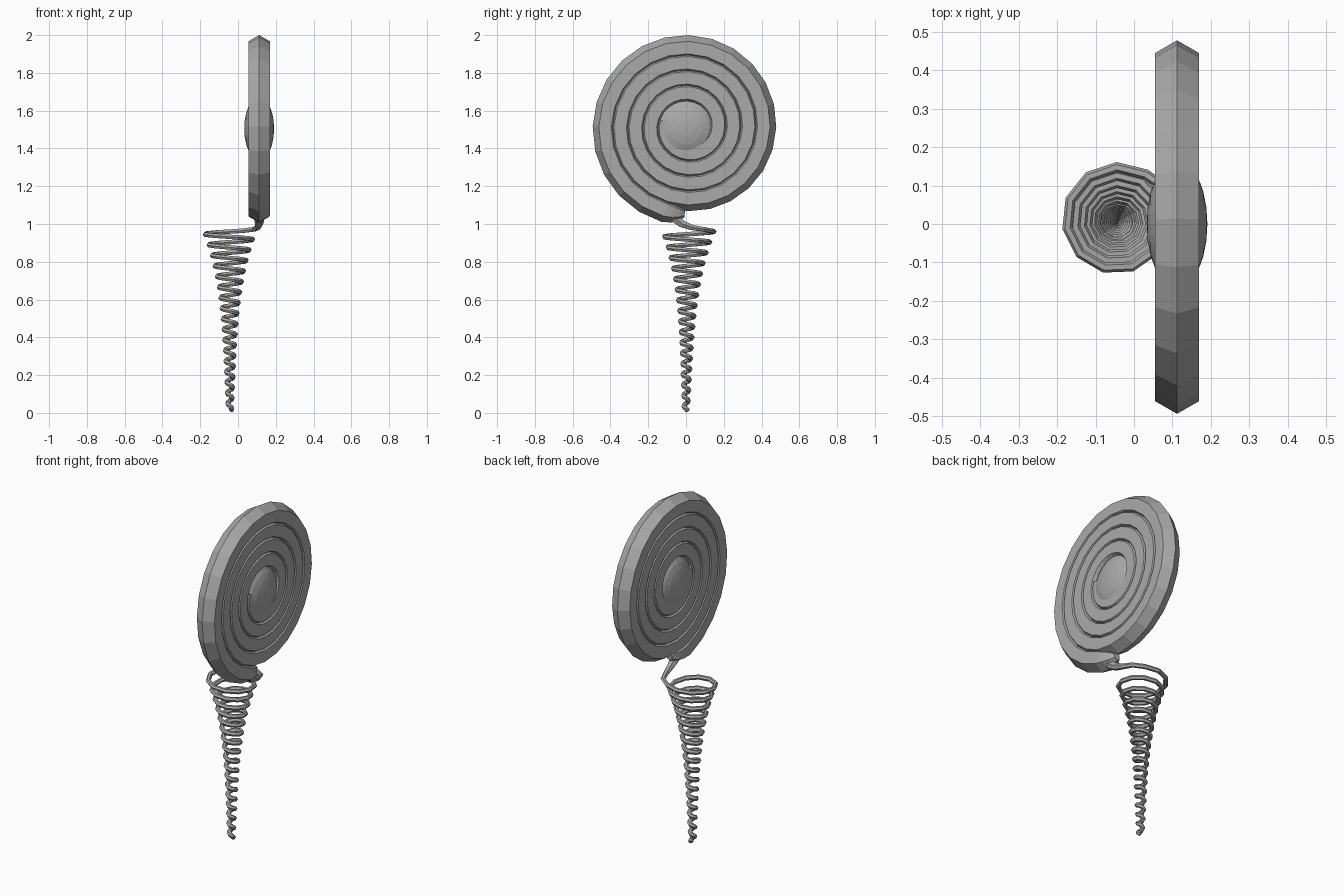
import bpy
import bmesh
from math import sin, cos, pi, tau, radians
from mathutils import Vector, Matrix

cube = bpy.data.objects.get("Cube")
if cube:
    bpy.data.objects.remove(cube, do_unlink=True)

GREY = (0.4, 0.4, 0.4)
grey = bpy.data.materials.new("plain grey")
grey.use_nodes = True
grey.diffuse_color = (*GREY, 1)
grey.node_tree.nodes["Principled BSDF"].inputs["Base Color"].default_value = (*GREY, 1)


def finish(name, bm):
    """Turn a bmesh into a flat shaded grey object."""
    bmesh.ops.recalc_face_normals(bm, faces=bm.faces)
    mesh = bpy.data.meshes.new(name)
    bm.to_mesh(mesh)
    bm.free()
    mesh.materials.append(grey)
    obj = bpy.data.objects.new(name, mesh)
    bpy.context.collection.objects.link(obj)
    return obj


def sweep(name, path, radii, axis, sides=6):
    """Sweep a polygon along a path, its frame held to a fixed axis."""
    bm = bmesh.new()
    rings = []
    last = len(path) - 1
    for i, (point, radius) in enumerate(zip(path, radii)):
        tangent = (path[min(i + 1, last)] - path[max(i - 1, 0)]).normalized()
        side = tangent.cross(axis).normalized()
        up = side.cross(tangent)
        ring = []
        for k in range(sides):
            a = tau * k / sides
            ring.append(bm.verts.new(point + radius * (side * cos(a) + up * sin(a))))
        rings.append(ring)
    for a, b in zip(rings, rings[1:]):
        for k in range(sides):
            n = (k + 1) % sides
            bm.faces.new((a[k], a[n], b[n], b[k]))
    bm.faces.new(rings[0])
    bm.faces.new(rings[-1])
    return finish(name, bm)


# Flat spiral coil standing in the side plane, tapered at its outer end
DISC_X, DISC_Y, DISC_Z = 0.112, 0.012, 1.514
TUBE = 0.066


def coil_point(a):
    r = 0.46 - 0.08 * a / tau
    return Vector((DISC_X, DISC_Y - r * sin(a), DISC_Z - r * cos(a)))


taper = [(0.04, 0.3), (0.1, 0.62), (0.17, 0.85), (0.26, 1.0)]
step = tau / 24
angles = [a for a, f in taper] + [step * i for i in range(2, 24 * 4 + 8)]
radii = [TUBE * f for a, f in taper] + [TUBE] * (len(angles) - len(taper))
sweep("spiral_coil", [coil_point(a) for a in angles], radii, Vector((1, 0, 0)))

# Domed hub filling the middle of the coil
bm = bmesh.new()
bmesh.ops.create_uvsphere(bm, u_segments=20, v_segments=12, radius=1)
shape = (Matrix.Translation((DISC_X, 0.0, 1.505))
         @ Matrix.Diagonal((0.079, 0.168, 0.168, 1))
         @ Matrix.Rotation(radians(90), 4, "Y"))
bmesh.ops.transform(bm, matrix=shape, verts=bm.verts)
finish("center_hub", bm)

# Conical spring, reached from the coil by a thin neck
TOP, BOTTOM, TURNS, PER_TURN = 0.965, 0.013, 17, 11
WIRE = 0.0135
neck = [Vector(p) for p in ((DISC_X, -0.07, 1.04), (DISC_X, -0.02, 1.0),
                            (0.105, 0.03, 0.982), (0.085, 0.09, 0.972))]
spring = []
count = TURNS * PER_TURN
for i in range(count + 1):
    t = 1 - i / count
    r = 0.01 + 0.04 * t + 0.09 * t ** 4
    a = radians(58) + tau * i / PER_TURN
    spring.append(Vector((-0.043 + r * cos(a), 0.01 * t + r * sin(a),
                          BOTTOM + (TOP - BOTTOM) * t)))
wire_radii = [0.03, 0.022, 0.016, WIRE] + [WIRE] * len(spring)
sweep("cone_spring", neck + spring, wire_radii, Vector((0, 0, 1)))
